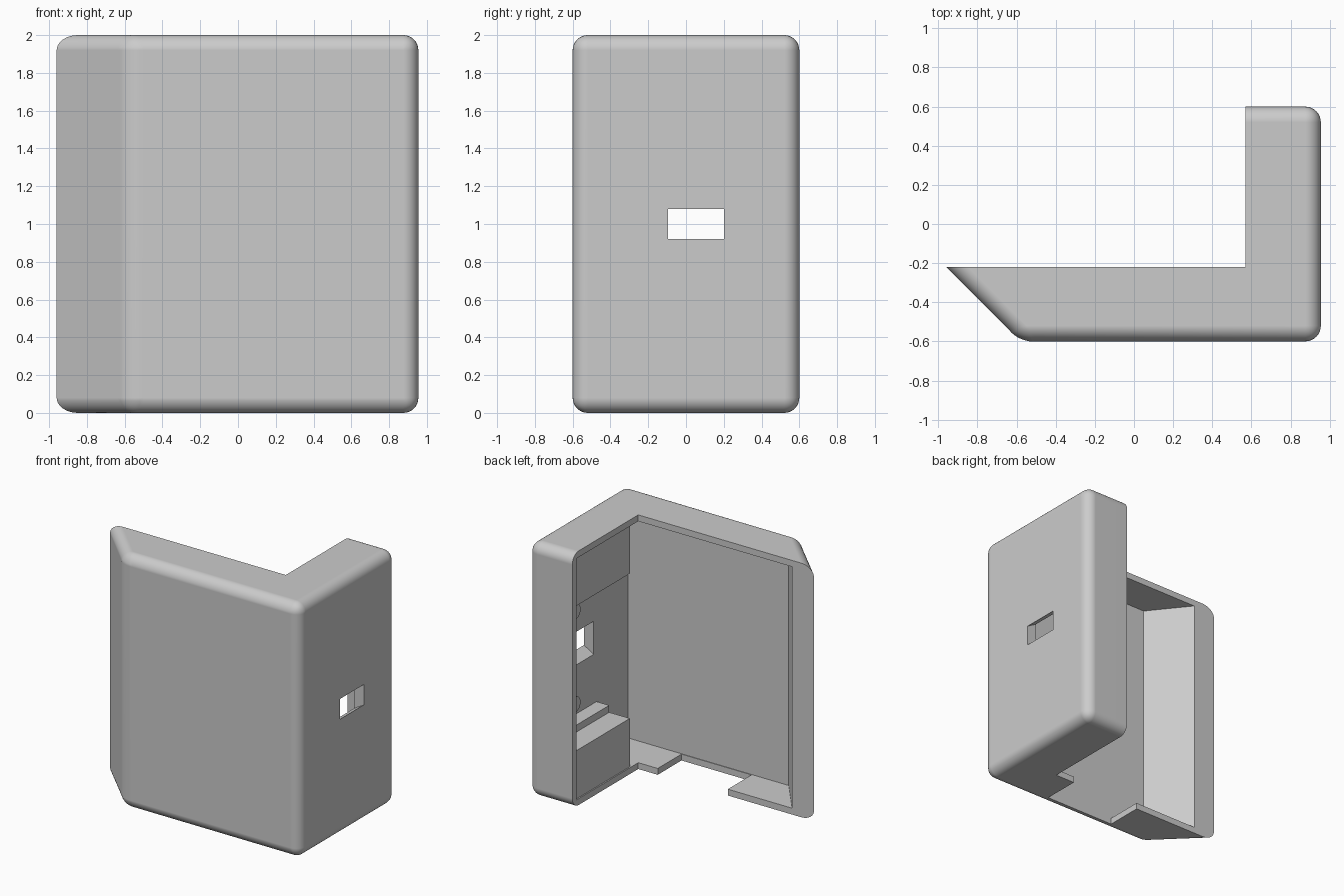
import bpy, bmesh
from math import radians, pi

cube = bpy.data.objects.get("Cube")
if cube:
    bpy.data.objects.remove(cube, do_unlink=True)

grey = bpy.data.materials.new("light_grey")
grey.use_nodes = True
colour = (0.6, 0.6, 0.6, 1)
grey.diffuse_color = colour
grey.node_tree.nodes["Principled BSDF"].inputs["Base Color"].default_value = colour

FLOOR = 0.05      # floor and ceiling thickness
WALL_X = 0.87     # inside face of the side wall
END_Y = 0.55      # inside face of the end wall
RIM_X, RIM_Y = 0.57, -0.22


def finish(name, bm):
    bmesh.ops.recalc_face_normals(bm, faces=bm.faces[:])
    mesh = bpy.data.meshes.new(name)
    bm.to_mesh(mesh)
    bm.free()
    mesh.materials.append(grey)
    obj = bpy.data.objects.new(name, mesh)
    bpy.context.collection.objects.link(obj)
    return obj


def prism(points, depth):
    """Extrude a closed 3D outline along a vector."""
    bm = bmesh.new()
    face = bm.faces.new([bm.verts.new(p) for p in points])
    new = bmesh.ops.extrude_face_region(bm, geom=[face])["geom"]
    verts = [v for v in new if isinstance(v, bmesh.types.BMVert)]
    bmesh.ops.translate(bm, verts=verts, vec=depth)
    return bm


def plan_prism(outline, z0, z1):
    return prism([(x, y, z0) for x, y in outline], (0, 0, z1 - z0))


def box(x0, x1, y0, y1, z0, z1):
    return plan_prism([(x0, y0), (x1, y0), (x1, y1), (x0, y1)], z0, z1)


# Outer L-shaped body, rounded everywhere except around the open rim
bm = plan_prism([(-0.96, RIM_Y), (-0.58, -0.6), (0.955, -0.6),
                 (0.955, 0.6), (RIM_X, 0.6), (RIM_X, RIM_Y)], 0, 2)


def on_rim(edge):
    return any(all(abs(v.co[axis] - value) < 1e-4 for v in edge.verts)
               for axis, value in ((0, RIM_X), (1, RIM_Y)))


bmesh.ops.bevel(bm, geom=[e for e in bm.edges if not on_rim(e)], offset=0.08,
                segments=8, profile=0.5, affect='EDGES', clamp_overlap=False)
shell = finish("shell", bm)

# Cavity, floor notch and flared side port
port = [(0.8, 0.83), (WALL_X, 0.87), (0.955, 0.92), (1.05, 0.92)]
port += [(x, 2 - z) for x, z in reversed(port)]
cutters = [
    finish("cavity_cutter", plan_prism(
        [(-0.77, 0), (-0.77, RIM_Y), (-0.53, -0.52), (WALL_X, -0.52),
         (WALL_X, END_Y), (0.4, END_Y), (0.4, 0)], FLOOR, 2 - FLOOR)),
    finish("notch_cutter", box(-0.21, 0.4, -0.515, -0.1, -0.1, 0.2)),
    finish("port_cutter", prism([(x, -0.095, z) for x, z in port], (0, 0.295, 0))),
]
for cutter in cutters:
    cutter.hide_render = True
    mod = shell.modifiers.new(cutter.name, 'BOOLEAN')
    mod.operation, mod.solver, mod.object = 'DIFFERENCE', 'EXACT', cutter

# Bake the cuts and drop the cutters
graph = bpy.context.evaluated_depsgraph_get()
cut_mesh = bpy.data.meshes.new_from_object(shell.evaluated_get(graph))
shell.modifiers.clear()
shell.data = cut_mesh
for cutter in cutters:
    bpy.data.objects.remove(cutter, do_unlink=True)

bpy.ops.object.select_all(action='DESELECT')
shell.select_set(True)
bpy.context.view_layer.objects.active = shell
bpy.ops.object.shade_smooth_by_angle(angle=radians(30))
shell.modifiers.new("even_shading", 'WEIGHTED_NORMAL').keep_sharp = True

# Stepped mounting blocks at the bottom and top of the side wall
step = [(0.58, FLOOR - 0.01), (0.58, 0.43), (0.76, 0.43), (0.76, 0.485),
        (WALL_X + 0.01, 0.485), (WALL_X + 0.01, FLOOR - 0.01)]
for name, flip in (("lower", False), ("upper", True)):
    outline = [(x, -0.13, 2 - z if flip else z) for x, z in step]
    finish(name + "_mounting_block", prism(outline, (0, END_Y + 0.14, 0)))

    # Small round boss beside each block
    bm = bmesh.new()
    bmesh.ops.create_cone(bm, cap_ends=True, segments=24, radius1=0.06,
                          radius2=0.06, depth=0.06)
    boss = finish(name + "_boss", bm)
    boss.rotation_euler.y = pi / 2
    boss.location = (WALL_X - 0.02, 0.2, 1.33 if flip else 0.6)
    boss.select_set(True)

bpy.ops.object.shade_smooth_by_angle(angle=radians(30))
